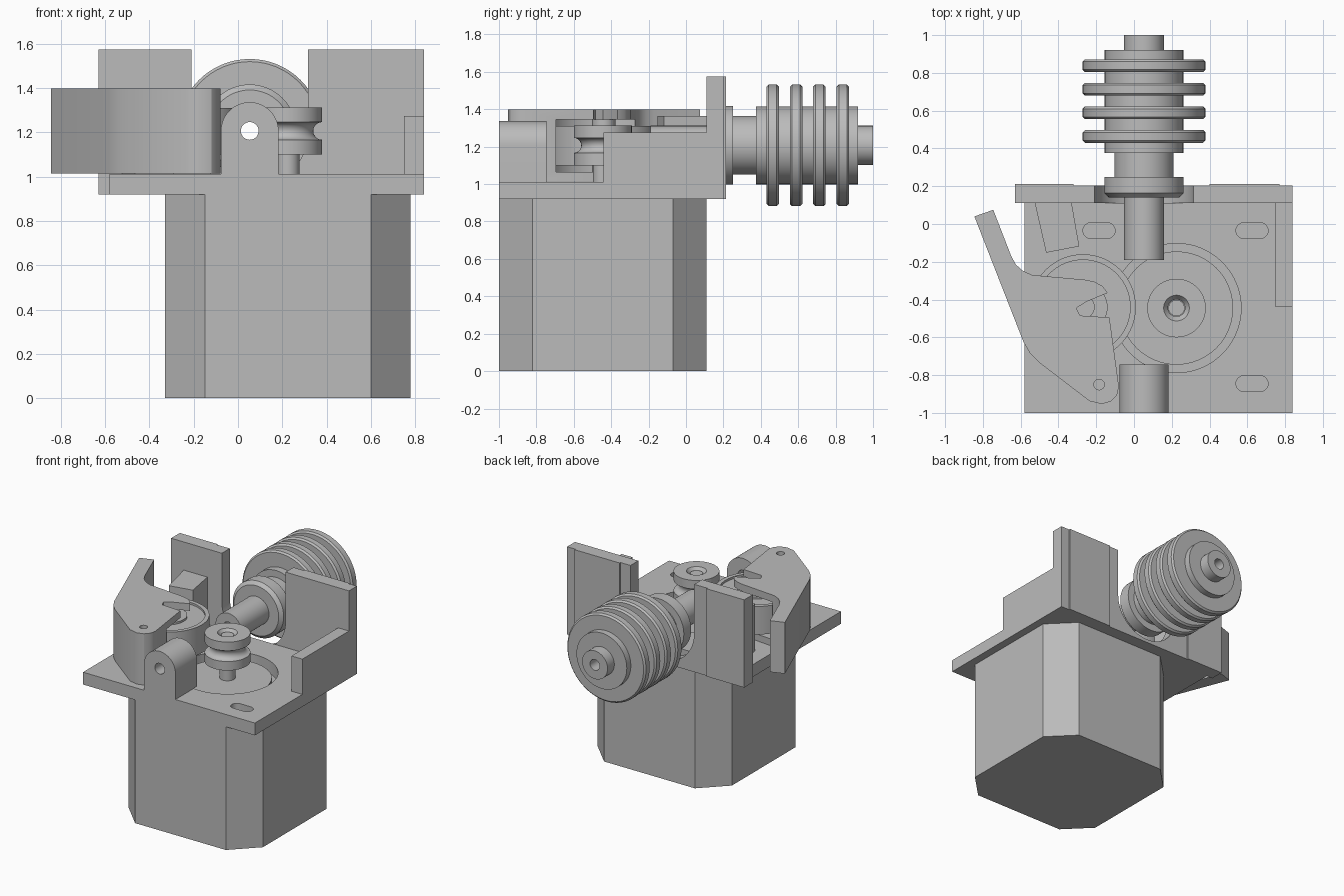
import bpy, bmesh, math
from math import pi, sin, cos

cube = bpy.data.objects.get("Cube")
if cube:
    bpy.data.objects.remove(cube)

grey = bpy.data.materials.new("plain grey")
grey.use_nodes = True
COLOR = (0.5, 0.5, 0.5, 1)
grey.diffuse_color = COLOR
grey.node_tree.nodes["Principled BSDF"].inputs["Base Color"].default_value = COLOR


def finish(name, bm):
    bmesh.ops.recalc_face_normals(bm, faces=bm.faces)
    mesh = bpy.data.meshes.new(name)
    bm.to_mesh(mesh)
    bm.free()
    mesh.materials.append(grey)
    obj = bpy.data.objects.new(name, mesh)
    bpy.context.collection.objects.link(obj)
    return obj


def prism(name, outline, lo, hi, axis="z"):
    """Extrude an outline along z (points are x, y) or along y (points are x, z)."""
    bm = bmesh.new()
    place = (lambda u, v, h: (u, v, h)) if axis == "z" else (lambda u, v, h: (u, h, v))
    face = bm.faces.new([bm.verts.new(place(u, v, lo)) for u, v in outline])
    new = bmesh.ops.extrude_face_region(bm, geom=[face])["geom"]
    verts = [e for e in new if isinstance(e, bmesh.types.BMVert)]
    bmesh.ops.translate(bm, verts=verts, vec=place(0, 0, hi - lo))
    return finish(name, bm)


def box(name, x0, x1, y0, y1, z0, z1):
    return prism(name, [(x0, y0), (x1, y0), (x1, y1), (x0, y1)], z0, z1)


def arc(cx, cy, r, a0, a1, n=24):
    return [(cx + r * cos(a0 + (a1 - a0) * i / n), cy + r * sin(a0 + (a1 - a0) * i / n))
            for i in range(n + 1)]


def circle(cx, cy, r, n=48):
    return arc(cx, cy, r, 0, 2 * pi, n)[:-1]


def lathe(name, profile, cx, c2, axis="z", n=64):
    """Revolve a closed (radius, distance) profile about z or y."""
    bm = bmesh.new()
    rings = []
    for i in range(n):
        a = 2 * pi * i / n
        u = [(cx + r * cos(a), c2 + r * sin(a), h) for r, h in profile]
        rings.append([bm.verts.new(p if axis == "z" else (p[0], p[2], p[1])) for p in u])
    m = len(profile)
    for i in range(n):
        a, b = rings[i], rings[(i + 1) % n]
        for j in range(m):
            k = (j + 1) % m
            bm.faces.new((a[j], b[j], b[k], a[k]))
    return finish(name, bm)


def cut(target, *cutters):
    for c in cutters:
        mod = target.modifiers.new("cut", "BOOLEAN")
        mod.operation, mod.solver, mod.object = "DIFFERENCE", "EXACT", c
    bpy.context.view_layer.update()
    dg = bpy.context.evaluated_depsgraph_get()
    mesh = bpy.data.meshes.new_from_object(target.evaluated_get(dg))
    target.modifiers.clear()
    target.data = mesh
    for c in cutters:
        bpy.data.objects.remove(c)


def smooth(obj):
    bpy.ops.object.select_all(action="DESELECT")
    obj.select_set(True)
    bpy.context.view_layer.objects.active = obj
    bpy.ops.object.shade_smooth_by_angle(angle=math.radians(30))


MX, MY = 0.225, -0.445     # motor axis
FX, FZ = 0.053, 1.207      # filament axis
IX, IY = -0.27, -0.44      # idler axis
PX, PY = -0.185, -0.85     # arm pivot

# Motor body with chamfered corners
h, c = 0.555, 0.375
prism("motor_body", [(MX + x, MY + y) for x, y in
      [(-c, -h), (c, -h), (h, -c), (h, c), (c, h), (-c, h), (-h, c), (-h, -c)]], 0, 0.92)
smooth(prism("motor_boss", circle(MX, MY, 0.30), 0.91, 0.975))

# Base plate with motor opening and mounting slots
plate = box("base_plate", -0.58, 0.84, -1, 0.11, 0.92, 1.012)
cutters = [prism("opening", circle(MX, MY, 0.342, 64), 0.85, 1.1)]
for sx in (-0.185, 0.625):
    for sy in (-0.035, -0.845):
        slot = (arc(sx + 0.043, sy, 0.042, -pi / 2, pi / 2, 12)
                + arc(sx - 0.043, sy, 0.042, pi / 2, 3 * pi / 2, 12))
        cutters.append(prism("slot", slot, 0.85, 1.1))
cut(plate, *cutters)
smooth(plate)

# Back wall with a U shaped opening
R = 0.263
wall = prism("back_wall",
             [(-0.63, 0.92), (0.84, 0.92), (0.84, 1.575), (FX + R, 1.575)]
             + arc(FX, FZ, R, 0, -pi, 32)
             + [(FX - R, 1.575), (-0.63, 1.575)], 0.11, 0.203, "y")
smooth(wall)
box("right_wall_pad", -0.63, -0.32, 0.203, 0.213, 0.92, 1.575)
box("left_wall_pad", 0.40, 0.77, 0.203, 0.213, 0.92, 1.575)
box("side_wall", 0.75, 0.84, -0.44, 0.11, 1.012, 1.275)

# Spring seat block
prism("spring_seat", [(-0.525, 0.11), (-0.465, -0.152), (-0.29, -0.118), (-0.33, 0.11)], 1.012, 1.365)

# Front filament guide
guide = prism("filament_guide", [(FX - 0.13, 1.012), (FX + 0.13, 1.012)]
              + arc(FX, FZ, 0.13, 0, pi), -1, -0.745, "y")
cut(guide, prism("guide_hole", circle(FX, FZ, 0.04, 32), -1.1, -0.6, "y"))
smooth(guide)

# Drive shaft and grooved pulley
smooth(prism("drive_shaft", circle(MX, MY, 0.053, 32), 0.97, 1.11))
smooth(prism("shaft_tip", circle(MX, MY, 0.043, 32), 1.10, 1.295))
groove = [(0.155 - 0.04 * sin(pi * i / 10), FZ - 0.04 * cos(pi * i / 10)) for i in range(11)]
smooth(lathe("drive_pulley", [(0.045, 1.10), (0.155, 1.10)] + groove
             + [(0.155, 1.312), (0.068, 1.312), (0.045, 1.28)], MX, MY))

# Idler bearing
smooth(lathe("idler_bearing", [(0.06, 1.10), (0.28, 1.10), (0.28, 1.31), (0.25, 1.31), (0.25, 1.295),
                               (0.13, 1.295), (0.13, 1.31), (0.06, 1.31)], IX, IY))
smooth(prism("idler_axle", circle(IX, IY, 0.062, 32), 1.03, 1.345))

# Idler arm with lever, bearing pocket and pivot hole
arm_outline = [(-0.845, 0.04), (-0.745, 0.075), (-0.65, -0.17), (-0.625, -0.215), (-0.59, -0.247),
               (-0.54, -0.27), (-0.26, -0.295), (-0.21, -0.305), (-0.165, -0.33), (-0.14, -0.365),
               (-0.255, -0.413), (-0.305, -0.445), (-0.285, -0.485), (-0.13, -0.495), (-0.08, -0.86),
               (-0.09, -0.905), (-0.12, -0.938), (-0.17, -0.953), (-0.235, -0.938),
               (-0.5, -0.735), (-0.55, -0.685), (-0.585, -0.625)]
arm = prism("idler_arm", arm_outline, 1.015, 1.398)
cut(arm, prism("pocket", circle(IX, IY, 0.305, 64), 1.065, 1.345),
    prism("pivot_hole", circle(PX, PY, 0.028, 24), 0.9, 1.5))
smooth(arm)

# Finned heat sink, revolved about the filament axis
profile = [(0.04, -0.19), (0.105, -0.19), (0.105, 0.14), (0.185, 0.14), (0.21, 0.163), (0.21, 0.25),
           (0.157, 0.25), (0.157, 0.375), (0.208, 0.375)]
for i in range(4):
    y0, y1, b = 0.43 + 0.125 * i, 0.497 + 0.125 * i, 0.012
    profile += [(0.208, y0), (0.325 - b, y0), (0.325, y0 + b), (0.325, y1 - b), (0.325 - b, y1), (0.208, y1)]
profile += [(0.208, 0.92), (0.105, 0.92), (0.105, 1.0), (0.04, 1.0)]
smooth(lathe("heat_sink", profile, FX, FZ, "y"))
